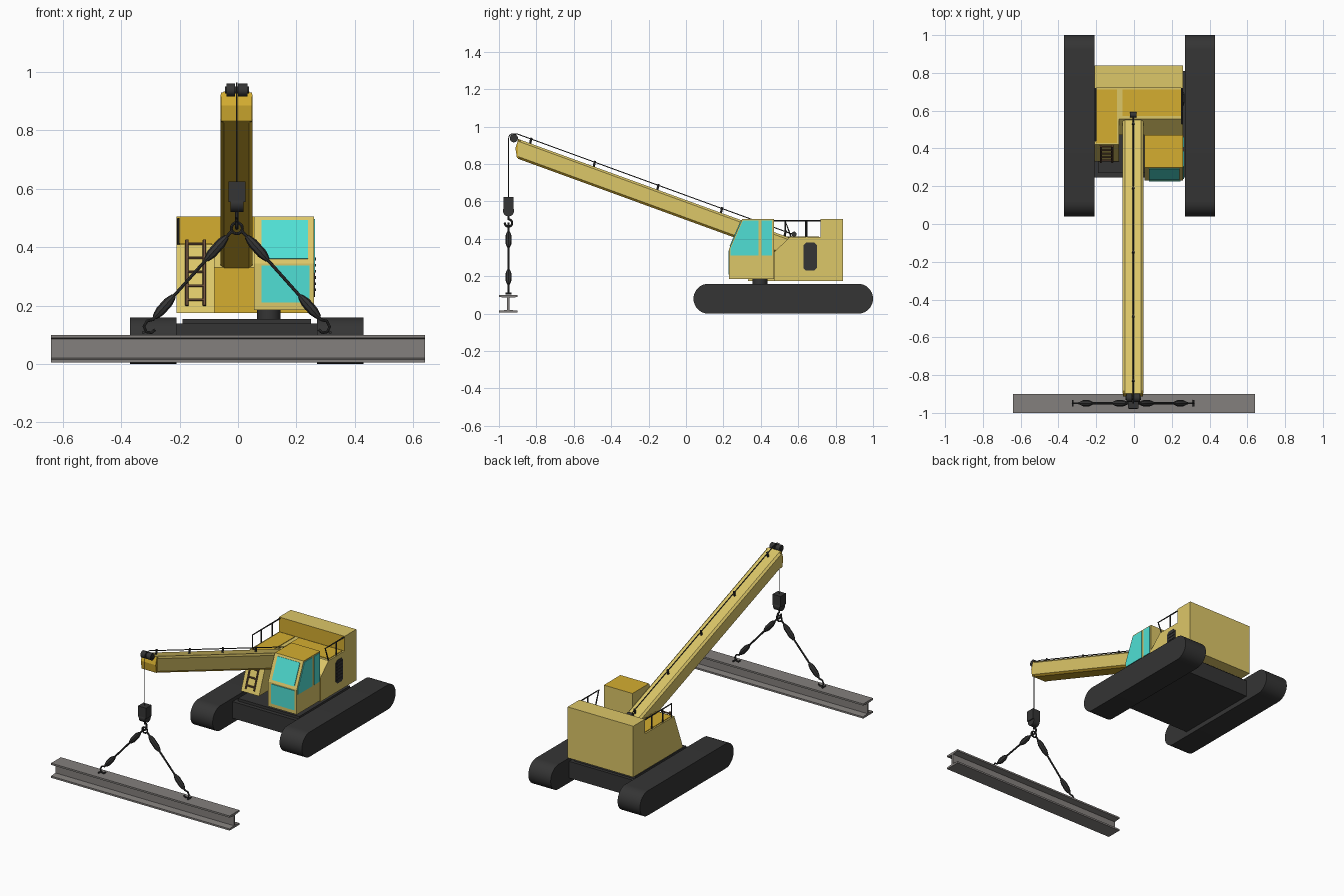
import bpy, bmesh, math
from mathutils import Vector

if "Cube" in bpy.data.objects:
    bpy.data.objects.remove(bpy.data.objects["Cube"])

def material(name, rgb):
    m = bpy.data.materials.new(name)
    m.diffuse_color = (*rgb, 1)
    m.use_nodes = True
    m.node_tree.nodes["Principled BSDF"].inputs["Base Color"].default_value = m.diffuse_color
    return m

YELLOW = material("pale yellow", (0.72, 0.57, 0.14))
GOLD = material("gold yellow", (0.66, 0.42, 0.03))
DARK = material("dark grey", (0.035, 0.035, 0.035))
GLASS = material("cyan glass", (0.08, 0.74, 0.66))
STEEL = material("steel grey", (0.23, 0.215, 0.205))
BROWN = material("ladder brown", (0.17, 0.09, 0.05))


def finish(ob, smooth):
    bpy.ops.object.select_all(action='DESELECT')
    ob.select_set(True)
    bpy.context.view_layer.objects.active = ob
    if smooth:
        bpy.ops.object.shade_smooth_by_angle(angle=math.radians(40))


def prism(name, pts, x0, x1, mat, second=None, rule=None, smooth=False, shear=None):
    """Extrude a (y, z) outline along x; faces matching rule take the second material."""
    bm = bmesh.new()
    a = [bm.verts.new((x0, y, z)) for y, z in pts]
    b = [bm.verts.new((x1, y, z)) for y, z in pts]
    n = len(pts)
    bm.faces.new(a)
    bm.faces.new(b[::-1])
    for i in range(n):
        j = (i + 1) % n
        bm.faces.new((a[i], b[i], b[j], a[j]))
    return mesh_object(name, bm, mat, second, rule, smooth)


def mesh_object(name, bm, mat, second=None, rule=None, smooth=False):
    bmesh.ops.recalc_face_normals(bm, faces=bm.faces)
    bm.normal_update()
    if rule:
        for f in bm.faces:
            f.material_index = int(rule(f.normal))
    me = bpy.data.meshes.new(name)
    bm.to_mesh(me)
    bm.free()
    me.materials.append(mat)
    if second:
        me.materials.append(second)
    ob = bpy.data.objects.new(name, me)
    bpy.context.collection.objects.link(ob)
    finish(ob, smooth)
    return ob


def box(name, x0, x1, y0, y1, z0, z1, mat):
    return prism(name, [(y0, z0), (y1, z0), (y1, z1), (y0, z1)], x0, x1, mat)


def circle(y, z, r, n=20, start=0.0, sweep=2 * math.pi):
    return [(y + r * math.cos(start + sweep * i / n), z + r * math.sin(start + sweep * i / n))
            for i in range(n)]


def tube(name, pts, r, mat, cyclic=False, radii=None, res=2):
    """Round bar along a path, optionally with a changing radius."""
    cu = bpy.data.curves.new(name, 'CURVE')
    cu.dimensions = '3D'
    cu.bevel_depth = r
    cu.bevel_resolution = res
    cu.use_fill_caps = True
    sp = cu.splines.new('POLY')
    sp.points.add(len(pts) - 1)
    for i, p in enumerate(pts):
        sp.points[i].co = (*p, 1)
        sp.points[i].radius = radii[i] if radii else 1.0
    sp.use_cyclic_u = cyclic
    cu.materials.append(mat)
    ob = bpy.data.objects.new(name, cu)
    bpy.context.collection.objects.link(ob)
    finish(ob, False)
    bpy.ops.object.convert(target='MESH')
    finish(bpy.context.object, True)
    return ob


# Crawler tracks and undercarriage
stadium = (circle(0.92, 0.08, 0.08, 16, -math.pi / 2, math.pi) + [(0.92, 0.16)]
           + circle(0.12, 0.08, 0.08, 16, math.pi / 2, math.pi) + [(0.12, 0.0)])
prism("left_track", stadium, -0.37, -0.21, DARK, smooth=True)
prism("right_track", stadium, 0.27, 0.43, DARK, smooth=True)
box("undercarriage", -0.21, 0.27, 0.245, 0.81, 0.03, 0.138, DARK)
box("undercarriage_plate", -0.19, 0.25, 0.27, 0.79, 0.138, 0.155, DARK)
tube("turntable", [(0.105, 0.395, 0.15), (0.105, 0.395, 0.19)], 0.04, DARK, res=4)

# Engine house: left wing with sloping front, right part with raked shoulder
rear = [(0.84, 0.175), (0.84, 0.505), (0.72, 0.505), (0.72, 0.41)]
facing_front = lambda n: n.y < -0.97
prism("house_left", [(0.33, 0.175)] + rear + [(0.42, 0.41)], -0.21, -0.08,
      YELLOW, GOLD, facing_front)
prism("house_right", [(0.472, 0.175)] + rear + [(0.555, 0.41), (0.472, 0.33)], -0.08, 0.26,
      YELLOW, GOLD, facing_front)
box("left_deck_panel", -0.2, -0.09, 0.43, 0.712, 0.41, 0.414, GOLD)
box("right_deck_panel", -0.062, 0.25, 0.572, 0.712, 0.41, 0.414, GOLD)

# Side air grille with slats
g = 0.015
prism("grille", [(0.627 + g, 0.23), (0.70 - g, 0.23), (0.70, 0.23 + g), (0.70, 0.38 - g),
                 (0.70 - g, 0.38), (0.627 + g, 0.38), (0.627, 0.38 - g), (0.627, 0.23 + g)],
      0.26, 0.264, DARK)
for i in range(6):
    z = 0.25 + i * 0.021
    box(f"grille_slat_{i}", 0.264, 0.267, 0.637, 0.69, z, z + 0.009, DARK)

# Cab with gold roof, windshield in two panes and two side windows
prism("cab", [(0.23, 0.185), (0.47, 0.185), (0.47, 0.505), (0.30, 0.505), (0.23, 0.345)],
      0.055, 0.26, YELLOW, GOLD, lambda n: n.z > 0.9)
slope = lambda z: 0.23 + (z - 0.345) * 0.07 / 0.16
prism("upper_windshield", [(slope(0.36) - 0.004, 0.361), (slope(0.36) + 0.002, 0.359),
                           (slope(0.492) + 0.002, 0.491), (slope(0.492) - 0.004, 0.493)],
      0.08, 0.24, GLASS)
box("lower_windshield", 0.08, 0.245, 0.226, 0.231, 0.21, 0.337, GLASS)
prism("side_window_front", [(0.237, 0.312), (0.387, 0.312), (0.387, 0.497), (0.304, 0.497),
                            (0.237, 0.347)], 0.259, 0.264, GLASS)
box("side_window_rear", 0.259, 0.264, 0.405, 0.46, 0.312, 0.497, GLASS)

# Ladder on the sloping left front
lad = lambda z: 0.33 + (z - 0.175) * 0.09 / 0.235 - 0.012
for x in (-0.175, -0.115):
    tube("ladder_rail", [(x, lad(0.2), 0.2), (x, lad(0.425), 0.425)], 0.006, BROWN, res=1)
for i in range(5):
    z = 0.22 + i * 0.048
    tube(f"ladder_rung_{i}", [(-0.175, lad(z), z), (-0.115, lad(z), z)], 0.005, BROWN, res=1)

# Deck railings
for side, x, start, foot, posts in (("left", -0.204, 0.44, 0.44, (0.53, 0.64)),
                                    ("right", 0.254, 0.53, 0.562, (0.645,))):
    tube(f"{side}_railing", [(x, foot, 0.41), (x, start, 0.497), (x, 0.72, 0.497)],
         0.0045, DARK, res=1)
    for y in posts:
        tube(f"{side}_railing_post", [(x, y, 0.41), (x, y, 0.497)], 0.0045, DARK, res=1)

# Boom: chamfered box section sheared along its slope
top = lambda y: 0.935 - 0.364 * (y + 0.9)
c, hw, h = 0.012, 0.055, 0.106
section = [(-hw + c, 0), (hw - c, 0), (hw, -c), (hw, -h + c),
           (hw - c, -h), (-hw + c, -h), (-hw, -h + c), (-hw, -c)]
bm = bmesh.new()
ends = [[bm.verts.new((x - 0.005, y, top(y) + dz)) for x, dz in section] for y in (-0.897, 0.56)]
bm.faces.new(ends[0])
bm.faces.new(ends[1])
for i in range(8):
    j = (i + 1) % 8
    bm.faces.new((ends[0][i], ends[1][i], ends[1][j], ends[0][j]))
mesh_object("boom", bm, YELLOW, GOLD, lambda n: n.z < -0.45 or n.y < -0.97)
prism("boom_nose", [(-0.904, 0.832), (-0.912, 0.885), (-0.898, 0.93), (-0.885, 0.927),
                    (-0.885, 0.828)], -0.058, 0.048, GOLD)

# Sheaves, winch and hoist rope with guides
for x0, x1 in ((-0.04, -0.01), (0.0, 0.032)):
    prism("tip_sheave", circle(-0.92, 0.938, 0.022), x0, x1, DARK, smooth=True)
prism("tip_axle", circle(-0.92, 0.938, 0.012), -0.045, 0.037, DARK, smooth=True)
X, Y = -0.004, -0.949
rope_z = lambda y: top(y) + 0.025
tube("hoist_rope", [(X, 0.575, rope_z(0.575)), (X, -0.9, rope_z(-0.9)), (X, -0.93, 0.962),
                    (X, -0.945, 0.952), (X, Y, 0.935), (X, Y, 0.615)], 0.003, DARK, res=1)
for i in range(5):
    y = -0.83 + 0.34 * i
    tube(f"rope_guide_{i}", [(X, y - 0.004, top(y) - 0.002), (X, y + 0.004, rope_z(y) + 0.006)],
         0.007, DARK, res=1)
prism("rope_anchor", circle(0.578, 0.425, 0.014, 12), -0.022, 0.012, DARK, smooth=True)

# Hook block, hook and ring
box("hook_block", -0.032, 0.025, -0.977, -0.922, 0.555, 0.625, DARK)
prism("hook_sheave", circle(Y, 0.55, 0.03), -0.026, 0.019, DARK, smooth=True)
tube("hook", [(X, Y, 0.53), (X, Y, 0.505)] +
     [(X, Y + 0.02 * math.sin(t), 0.485 + 0.02 * math.cos(t))
      for t in [0.3 + i * 0.5 for i in range(10)]], 0.006, DARK)
tube("sling_ring", [(X + 0.019 * math.cos(i * math.pi / 8), Y, 0.465 + 0.019 * math.sin(i * math.pi / 8))
                    for i in range(16)], 0.005, DARK, cyclic=True)

# Two sling legs with sleeves and beam hooks
for side, s in (("left", -1), ("right", 1)):
    p, q = Vector((X + s * 0.015, Y, 0.458)), Vector((X + s * 0.29, Y, 0.15))
    tube(f"{side}_sling", [p, q], 0.0055, DARK)
    for part, t0, t1 in (("upper", 0.07, 0.33), ("lower", 0.73, 0.97)):
        ts = [t0, t0 + 0.03, t0 + 0.07, t1 - 0.07, t1 - 0.03, t1]
        tube(f"{side}_{part}_sleeve", [p.lerp(q, t) for t in ts], 0.017, DARK,
             radii=[0.5, 0.75, 1, 1, 0.75, 0.5])
    tube(f"{side}_beam_hook", [(X + s * x, Y, z) for x, z in
                               ((0.288, 0.152), (0.308, 0.147), (0.318, 0.128), (0.31, 0.11),
                                (0.293, 0.107), (0.28, 0.118))], 0.005, DARK)
    tube(f"{side}_hook_pin", [(X + s * 0.32, Y - 0.016, 0.108), (X + s * 0.32, Y + 0.016, 0.108)],
         0.005, DARK)

# Lifted steel I-beam
half = [(0.05, 0.005), (0.05, 0.016), (0.006, 0.02), (0.006, 0.085), (0.05, 0.089), (0.05, 0.1)]
prism("steel_beam", [(-0.95 + y, z) for y, z in half] + [(-0.95 - y, z) for y, z in half[::-1]],
      -0.64, 0.64, STEEL)
